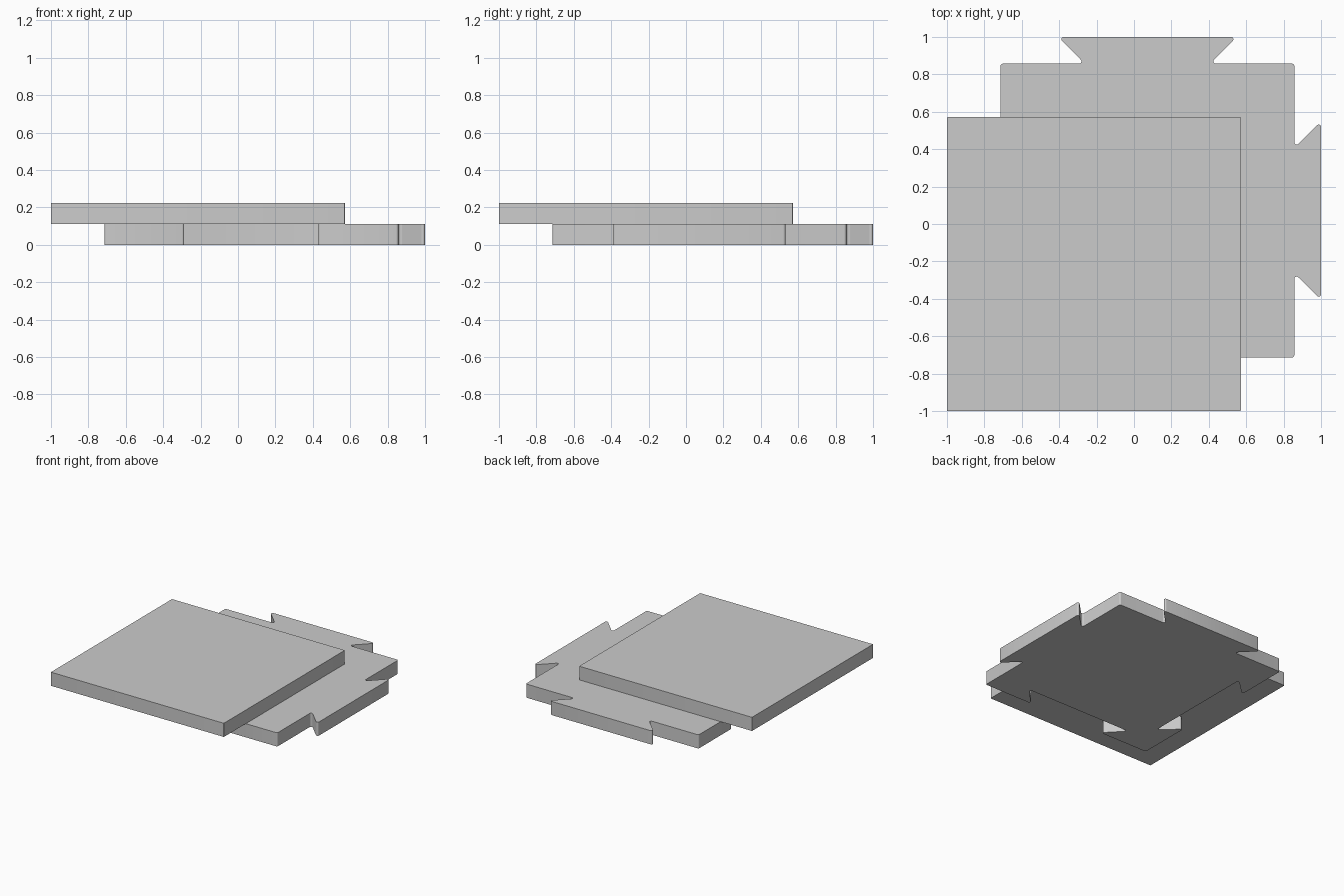
import bpy, bmesh, math
from mathutils import Vector

if "Cube" in bpy.data.objects:
    bpy.data.objects.remove(bpy.data.objects["Cube"])

HALF = 0.7857      # half side of both plates
THICK = 0.1122     # thickness of each plate
DEPTH = 0.143      # dovetail depth
NECK, WIDE = 0.335, 0.478
GAP = 0.007        # socket clearance
STEPS = 5


def fillet(points, radius):
    """Round every corner of a closed 2D outline with a small arc."""
    out = []
    for i, p in enumerate(points):
        a = (points[i - 1] - p).normalized()
        b = (points[(i + 1) % len(points)] - p).normalized()
        half = a.angle(b) / 2
        centre = p + (a + b).normalized() * radius / math.sin(half)
        reach = radius / math.tan(half)
        start, end = p + a * reach - centre, p + b * reach - centre
        a0 = math.atan2(start.y, start.x)
        turn = math.atan2(end.y, end.x) - a0
        turn = (turn + math.pi) % (2 * math.pi) - math.pi
        for s in range(STEPS + 1):
            t = a0 + turn * s / STEPS
            out.append(centre + radius * Vector((math.cos(t), math.sin(t))))
    return out


def plate(name, outline, centre, z):
    """Extrude an outline into a flat plate."""
    bm = bmesh.new()
    face = bm.faces.new([bm.verts.new((p.x, p.y, 0)) for p in outline])
    top = bmesh.ops.extrude_face_region(bm, geom=[face])["geom"]
    bmesh.ops.translate(bm, vec=(0, 0, THICK),
                        verts=[v for v in top if isinstance(v, bmesh.types.BMVert)])
    bmesh.ops.recalc_face_normals(bm, faces=bm.faces)
    mesh = bpy.data.meshes.new(name)
    bm.to_mesh(mesh)
    bm.free()
    obj = bpy.data.objects.new(name, mesh)
    obj.location = (centre, centre, z)
    bpy.context.collection.objects.link(obj)
    bpy.ops.object.select_all(action='DESELECT')
    obj.select_set(True)
    bpy.context.view_layer.objects.active = obj
    bpy.ops.object.shade_smooth_by_angle(angle=math.radians(35))
    return obj


# Interlocking base: tabs on +x and +y, matching sockets on -x and -y
outline = []
for side in range(4):
    tab = side < 2
    c = 0 if tab else GAP
    v = HALF + DEPTH if tab else HALF - DEPTH - GAP
    n, w = NECK + c, WIDE + c
    turn = side * math.pi / 2
    for x, y in ((HALF, -HALF), (HALF, -n), (v, -w), (v, w), (HALF, n)):
        outline.append(Vector((x * math.cos(turn) - y * math.sin(turn),
                               x * math.sin(turn) + y * math.cos(turn))))
plate("interlocking_base", fillet(outline, 0.0125), 0.0714, 0)

# Square tile surface, offset diagonally on top of the base
square = [Vector((x * HALF, y * HALF)) for x, y in ((-1, -1), (1, -1), (1, 1), (-1, 1))]
plate("top_tile", fillet(square, 0.004), -0.2143, THICK)
